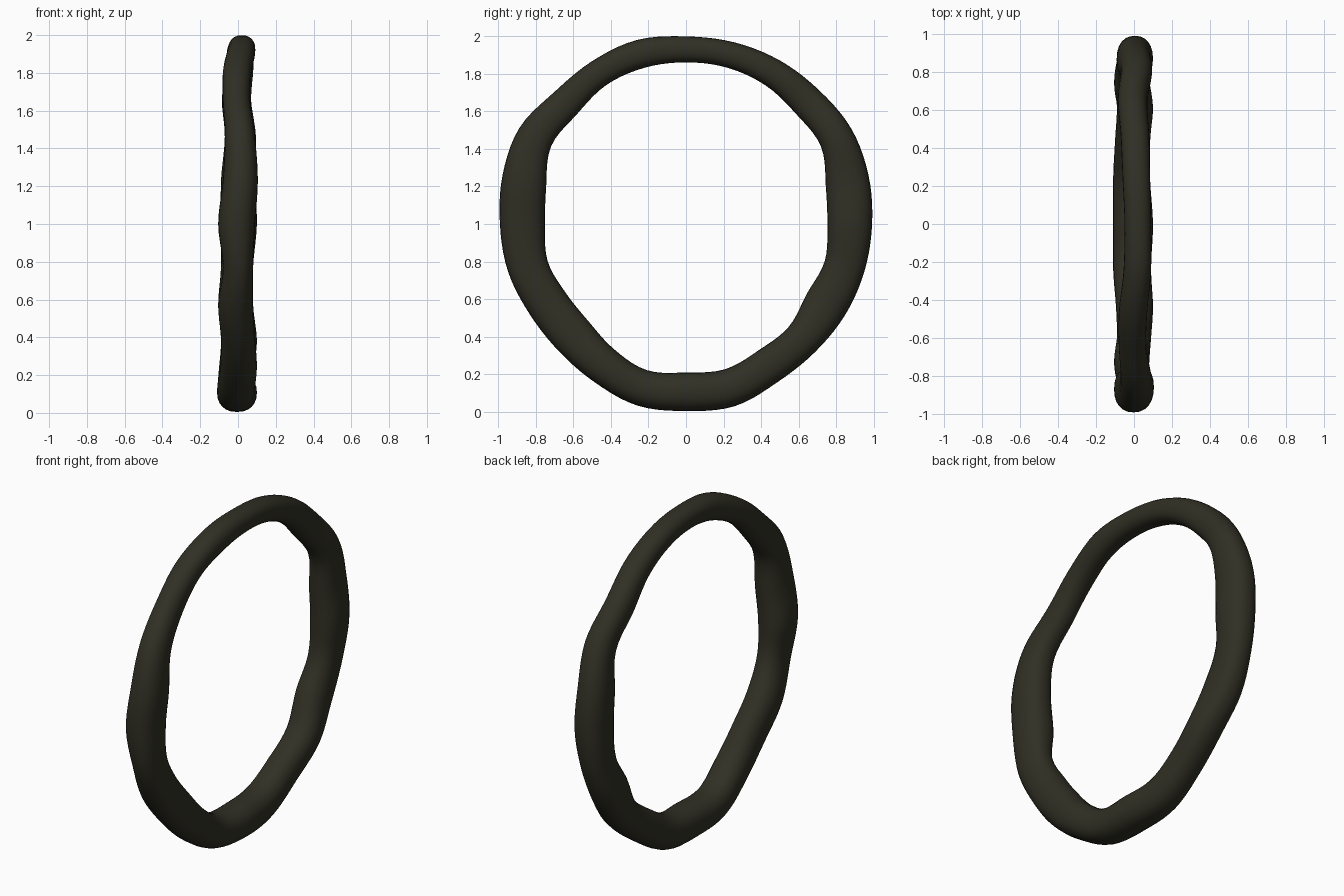
import bpy, bmesh, math

if "Cube" in bpy.data.objects:
    bpy.data.objects.remove(bpy.data.objects["Cube"])

# Ring measured every 15 degrees, counter-clockwise from +y in the yz plane
OUTER = [.99, 1.005, 1.015, 1.004, 1.003, 1.0, .998, 1.013, 1.0, .992, 1.023, 1.01,
         .99, .98, .96, .957, .972, 1.0, .995, 1.003, .972, .967, .975, .982]
INNER = [.752, .77, .828, .828, .85, .86, .86, .86, .852, .823, .828, .77,
         .75, .762, .737, .733, .768, .805, .79, .80, .775, .773, .742, .764]
XMIN = [-.09, -.09, -.07, -.085, -.07, -.06, -.05, -.055, -.08, -.08, -.07, -.08,
        -.105, -.08, -.105, -.09, -.095, -.11, -.11, -.11, -.1, -.09, -.105, -.09]
XMAX = [.10, .09, .095, .07, .08, .085, .09, .09, .07, .065, .09, .105,
        .09, .08, .08, .09, .1, .09, .1, .085, .085, .1, .08, .08]


def sample(values, t):
    """Smooth closed interpolation through the measured values."""
    n = len(values)
    i = int(math.floor(t))
    f = t - i
    a, b, c, d = (values[(i + k) % n] for k in (-1, 0, 1, 2))
    return b + .5 * f * (c - a + f * (2*a - 5*b + 4*c - d + f * (3*(b - c) + d - a)))


def rounded(v):
    """Slightly squared circle."""
    return math.copysign(abs(v) ** .88, v)


SEGMENTS, SIDES = 120, 24
bm = bmesh.new()
rings = []
for i in range(SEGMENTS):
    t = i / SEGMENTS * 24
    ang = math.tau * i / SEGMENTS
    ro, ri, x0, x1 = (sample(v, t) for v in (OUTER, INNER, XMIN, XMAX))
    ring = []
    for j in range(SIDES):
        p = math.tau * j / SIDES
        r = (ro + ri) / 2 + (ro - ri) / 2 * rounded(math.cos(p))
        x = (x0 + x1) / 2 + (x1 - x0) / 2 * rounded(math.sin(p))
        ring.append(bm.verts.new((x, r * math.cos(ang), 1 + r * math.sin(ang))))
    rings.append(ring)

for i in range(SEGMENTS):
    a, b = rings[i], rings[(i + 1) % SEGMENTS]
    for j in range(SIDES):
        k = (j + 1) % SIDES
        bm.faces.new((a[j], b[j], b[k], a[k])).smooth = True
bmesh.ops.recalc_face_normals(bm, faces=bm.faces)

# Gnarled ring object
mesh = bpy.data.meshes.new("gnarled_ring")
bm.to_mesh(mesh)
bm.free()
mat = bpy.data.materials.new("dark olive")
mat.diffuse_color = (.030, .029, .018, 1)
mat.use_nodes = True
mat.node_tree.nodes["Principled BSDF"].inputs["Base Color"].default_value = mat.diffuse_color
mesh.materials.append(mat)
bpy.context.collection.objects.link(bpy.data.objects.new("gnarled_ring", mesh))
